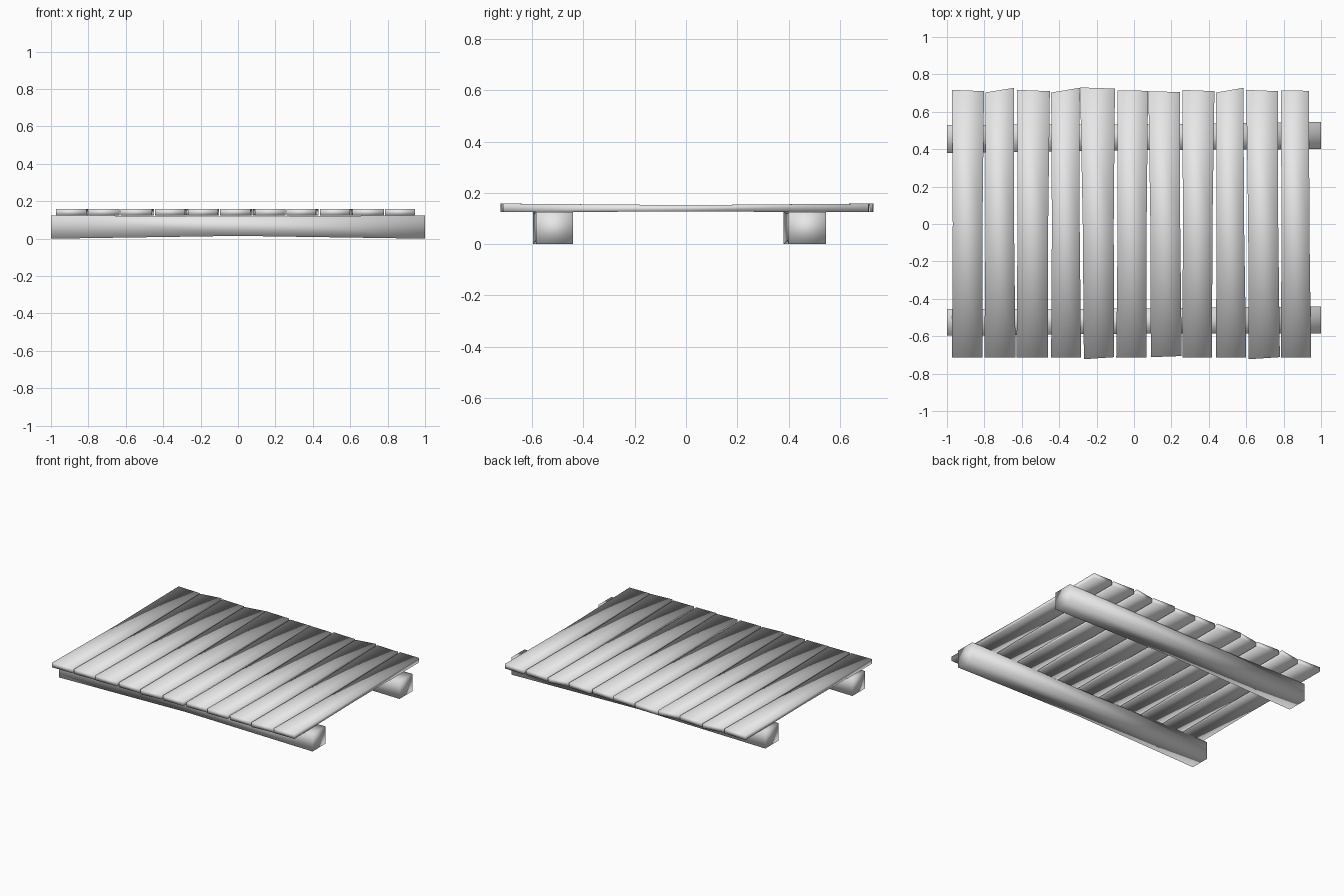
import bpy, bmesh

if "Cube" in bpy.data.objects:
    bpy.data.objects.remove(bpy.data.objects["Cube"], do_unlink=True)

wood = bpy.data.materials.new("pale_grey")
wood.use_nodes = True
colour = (0.8, 0.8, 0.8, 1)
wood.diffuse_color = colour
wood.node_tree.nodes["Principled BSDF"].inputs["Base Color"].default_value = colour


def loft(name, rings):
    """Closed bar through four-cornered rings, smooth all over."""
    bm = bmesh.new()
    loops = [[bm.verts.new(p) for p in ring] for ring in rings]
    for a, b in zip(loops, loops[1:]):
        for i in range(4):
            j = (i + 1) % 4
            bm.faces.new((a[i], a[j], b[j], b[i]))
    bm.faces.new(loops[0])
    bm.faces.new(loops[-1])
    bmesh.ops.recalc_face_normals(bm, faces=bm.faces)
    mesh = bpy.data.meshes.new(name)
    bm.to_mesh(mesh)
    bm.free()
    mesh.materials.append(wood)
    mesh.shade_smooth()
    obj = bpy.data.objects.new(name, mesh)
    bpy.context.collection.objects.link(obj)


def plank(name, back, front):
    """Each end is (x left, x right, y left, y right); the waist is pinched."""
    def ring(end, z0, z1):
        xa, xb, ya, yb = end
        return [(xa, ya, z0), (xb, yb, z0), (xb, yb, z1), (xa, ya, z1)]
    xa, xb = ((back[i] + front[i]) / 2 for i in (0, 1))
    waist = (xa + 0.004, xb - 0.004, 0, 0)
    loft(name, [ring(front, 0.125, 0.158), ring(waist, 0.127, 0.152),
                ring(back, 0.125, 0.158)])


def beam(name, low, high):
    """Each end is (y front, y back); low is the -x end."""
    def ring(x, ys, z0, z1):
        return [(x, ys[0], z0), (x, ys[1], z0), (x, ys[1], z1), (x, ys[0], z1)]
    mid = ((low[0] + high[0]) / 2 + 0.005, (low[1] + high[1]) / 2 - 0.005)
    loft(name, [ring(-1, low, 0, 0.125), ring(0, mid, 0.015, 0.118),
                ring(1, high, 0, 0.125)])


# Eleven uneven deck planks: back end, then front end
PLANKS = [
    ((-.973, -.802, .717, .71), (-.973, -.81, -.715, -.713)),
    ((-.795, -.642, .703, .728), (-.80, -.633, -.715, -.713)),
    ((-.625, -.45, .717, .71), (-.628, -.46, -.715, -.713)),
    ((-.443, -.29, .703, .728), (-.443, -.283, -.715, -.713)),
    ((-.288, -.102, .73, .724), (-.268, -.107, -.723, -.712)),
    ((-.087, .075, .714, .712), (-.095, .068, -.715, -.713)),
    ((.077, .247, .71, .705), (.09, .255, -.712, -.706)),
    ((.258, .43, .717, .71), (.258, .417, -.715, -.713)),
    ((.438, .585, .703, .728), (.438, .60, -.715, -.713)),
    ((.60, .77, .717, .71), (.613, .78, -.723, -.712)),
    ((.785, .936, .714, .712), (.785, .947, -.715, -.713)),
]
for n, (back, front) in enumerate(PLANKS, 1):
    plank(f"deck_plank_{n}", back, front)

# Two support beams
beam("front_beam", (-.597, -.455), (-.585, -.44))
beam("back_beam", (.38, .53), (.40, .545))
